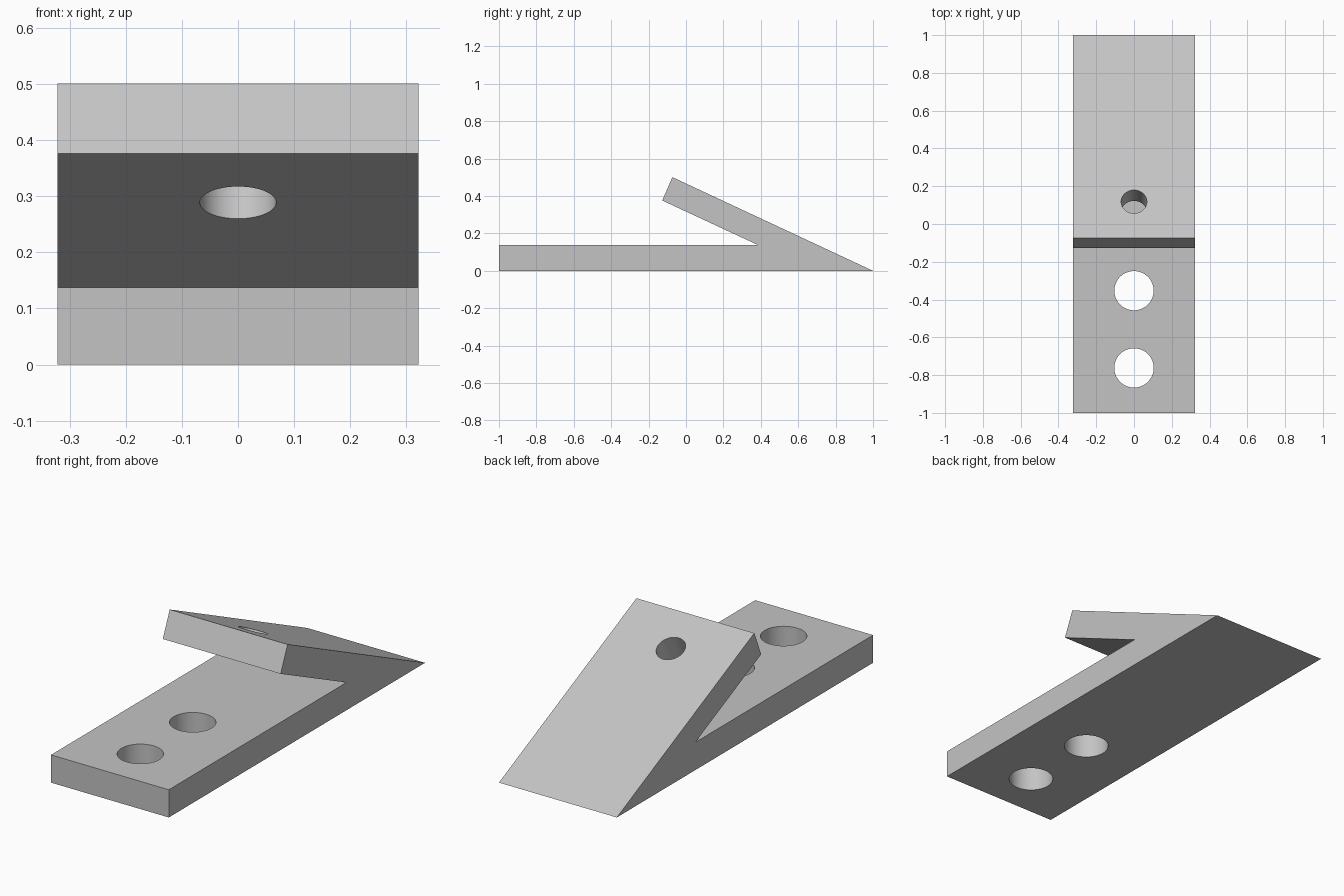
import bpy, bmesh, math
from mathutils import Vector

cube = bpy.data.objects.get("Cube")
if cube:
    bpy.data.objects.remove(cube, do_unlink=True)

HALF_WIDTH = 0.322
THICK = 0.137
SLOPE = math.radians(25)

# Plain grey material
grey = bpy.data.materials.new("grey")
grey.use_nodes = True
colour = (0.55, 0.55, 0.55, 1)
grey.diffuse_color = colour
grey.node_tree.nodes["Principled BSDF"].inputs["Base Color"].default_value = colour

# Bracket body: side profile (y, z) extruded across the width
profile = [(-1, 0), (1, 0), (-0.073, 0.501), (-0.127, 0.376), (0.387, THICK), (-1, THICK)]
bm = bmesh.new()
side = bm.faces.new([bm.verts.new((-HALF_WIDTH, y, z)) for y, z in profile])
extruded = bmesh.ops.extrude_face_region(bm, geom=[side])["geom"]
bmesh.ops.translate(bm, vec=(2 * HALF_WIDTH, 0, 0),
                    verts=[v for v in extruded if isinstance(v, bmesh.types.BMVert)])
bmesh.ops.recalc_face_normals(bm, faces=bm.faces)
mesh = bpy.data.meshes.new("angled_bracket")
bm.to_mesh(mesh)
bm.free()
mesh.materials.append(grey)
bracket = bpy.data.objects.new("angled_bracket", mesh)
bpy.context.collection.objects.link(bracket)


def drill(name, centre, radius, tilt=0.0):
    """Cut a round hole straight through one plate of the bracket."""
    bpy.ops.mesh.primitive_cylinder_add(vertices=64, radius=radius, depth=THICK * 1.6,
                                        location=centre, rotation=(tilt, 0, 0))
    cutter = bpy.context.object
    cutter.name = name
    cutter.data.materials.append(grey)
    mod = bracket.modifiers.new(name, "BOOLEAN")
    mod.operation = "DIFFERENCE"
    mod.solver = "EXACT"
    mod.object = cutter
    bpy.ops.object.select_all(action="DESELECT")
    bpy.context.view_layer.objects.active = bracket
    bracket.select_set(True)
    bpy.ops.object.modifier_apply(modifier=name)
    bpy.data.objects.remove(cutter, do_unlink=True)


# Two holes in the base plate
for i, y in enumerate((-0.762, -0.353)):
    drill(f"base_hole_{i + 1}", (0, y, THICK / 2), 0.104)

# One smaller hole square to the sloping plate
normal = Vector((0, math.sin(SLOPE), math.cos(SLOPE)))
drill("slope_hole", Vector((0, 0.061, 0.289)) + normal * THICK / 2, 0.068, -SLOPE)

# Round hole walls, crisp edges elsewhere; the 25 degree tip stays sharp
bpy.ops.object.shade_smooth_by_angle(angle=math.radians(20))
